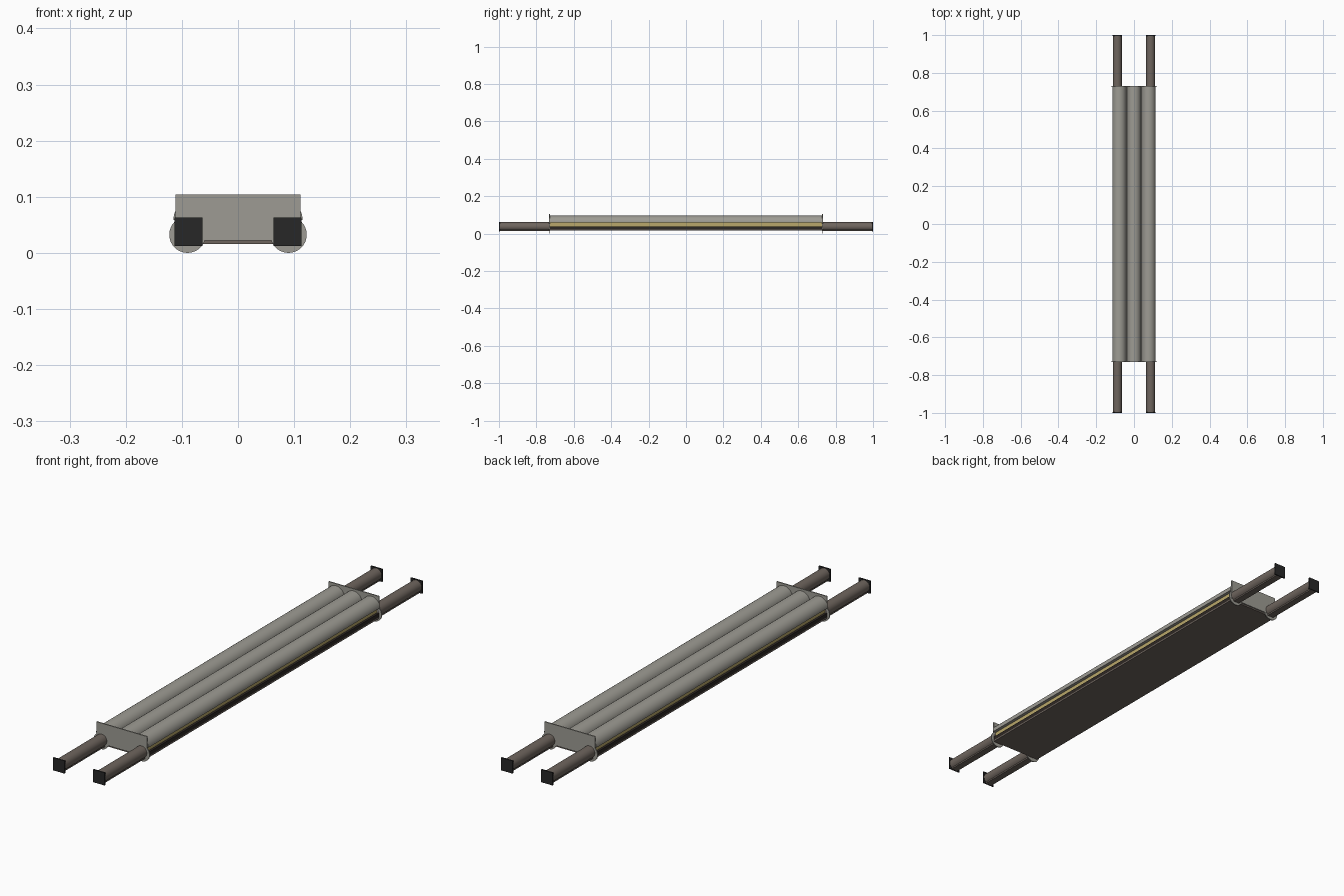
import bpy, math

cube = bpy.data.objects.get("Cube")
if cube:
    bpy.data.objects.remove(cube, do_unlink=True)


def material(name, hexcode):
    linear = [(int(hexcode[i:i + 2], 16) / 255) ** 2.2 for i in (0, 2, 4)] + [1]
    m = bpy.data.materials.new(name)
    m.use_nodes = True
    m.diffuse_color = linear
    m.node_tree.nodes["Principled BSDF"].inputs["Base Color"].default_value = linear
    return m


GREY = material("warm grey", "9c9a92")
BROWN = material("pole brown", "6e655e")
TAN = material("tan", "b8a66a")
DARK = material("dark brown", "302b28")
BLACK = material("black", "2c2c2c")


def finish(name, mat):
    ob = bpy.context.object
    ob.name = name
    ob.data.materials.append(mat)
    return ob


def box(name, mat, x0, x1, y0, y1, z0, z1):
    bpy.ops.mesh.primitive_cube_add(size=1)
    ob = finish(name, mat)
    ob.scale = (x1 - x0, y1 - y0, z1 - z0)
    ob.location = ((x0 + x1) / 2, (y0 + y1) / 2, (z0 + z1) / 2)
    return ob


def rod(name, mat, x, z, radius, y0, y1, sides=32):
    bpy.ops.mesh.primitive_cylinder_add(
        vertices=sides, radius=radius, depth=y1 - y0,
        location=(x, (y0 + y1) / 2, z), rotation=(math.pi / 2, 0, 0))
    ob = finish(name, mat)
    bpy.ops.object.shade_smooth_by_angle(angle=math.radians(40))
    return ob


def half_tube(name, mat, x, z, radius, length, sides=24):
    # Half-round cushion with its flat face down
    arc = [(x + radius * math.cos(math.pi * i / sides),
            z + radius * math.sin(math.pi * i / sides)) for i in range(sides + 1)]
    n = len(arc)
    verts = [(px, y, pz) for y in (-length / 2, length / 2) for px, pz in arc]
    faces = [(i, (i + 1) % n, n + (i + 1) % n, n + i) for i in range(n)]
    faces += [tuple(reversed(range(n))), tuple(range(n, 2 * n))]
    mesh = bpy.data.meshes.new(name)
    mesh.from_pydata(verts, [], [tuple(reversed(f)) for f in faces])
    ob = bpy.data.objects.new(name, mesh)
    bpy.context.collection.objects.link(ob)
    bpy.ops.object.select_all(action="DESELECT")
    ob.select_set(True)
    bpy.context.view_layer.objects.active = ob
    bpy.ops.object.mode_set(mode="EDIT")
    bpy.ops.mesh.select_all(action="SELECT")
    bpy.ops.mesh.normals_make_consistent(inside=False)
    bpy.ops.object.mode_set(mode="OBJECT")
    bpy.ops.object.shade_smooth_by_angle(angle=math.radians(40))
    return finish(name, mat)


L = 0.727      # half length of the body
POLE_X = 0.088

# Layered body: bottom sheet, dark tray, core and three padded tubes
box("bottom_sheet", BROWN, -0.111, 0.111, -L, L, 0.016, 0.022)
box("tray", DARK, -0.111, 0.111, -L, L, 0.022, 0.037)
box("core", GREY, -0.098, 0.098, -L, L, 0.037, 0.059)
for name, x in (("right", -0.078), ("middle", 0), ("left", 0.078)):
    half_tube(name + "_cushion", GREY, x, 0.059, 0.037, 2 * L)

for side, s in (("left", 1), ("right", -1)):
    # Recessed side band and carrying pole with a runner beneath it
    a, b = sorted((s * 0.098, s * 0.102))
    box(side + "_side_band", TAN, a, b, -L, L, 0.037, 0.059)
    for end, e in (("front", -1), ("back", 1)):
        y0, y1 = sorted((e * L, e * 0.995))
        tag = end + "_" + side
        rod(tag + "_pole", BROWN, s * POLE_X, 0.0375, 0.0235, y0, y1)
        box(tag + "_runner", BROWN, s * POLE_X - 0.014, s * POLE_X + 0.014,
            y0, y1, 0.013, 0.022)
        # Square cap on the pole end and round collar at the body
        c0, c1 = sorted((e * 0.995, e))
        box(tag + "_cap", BLACK, s * POLE_X - 0.025, s * POLE_X + 0.025,
            c0, c1, 0.0125, 0.063)
        d0, d1 = sorted((e * L, e * 0.731))
        rod(tag + "_collar", GREY, s * 0.09, 0.0325, 0.0325, d0, d1)

# Upright end plates
for end, e in (("front", -1), ("back", 1)):
    y0, y1 = sorted((e * L, e * 0.7315))
    box(end + "_end_plate", GREY, -0.111, 0.111, y0, y1, 0.022, 0.104)
